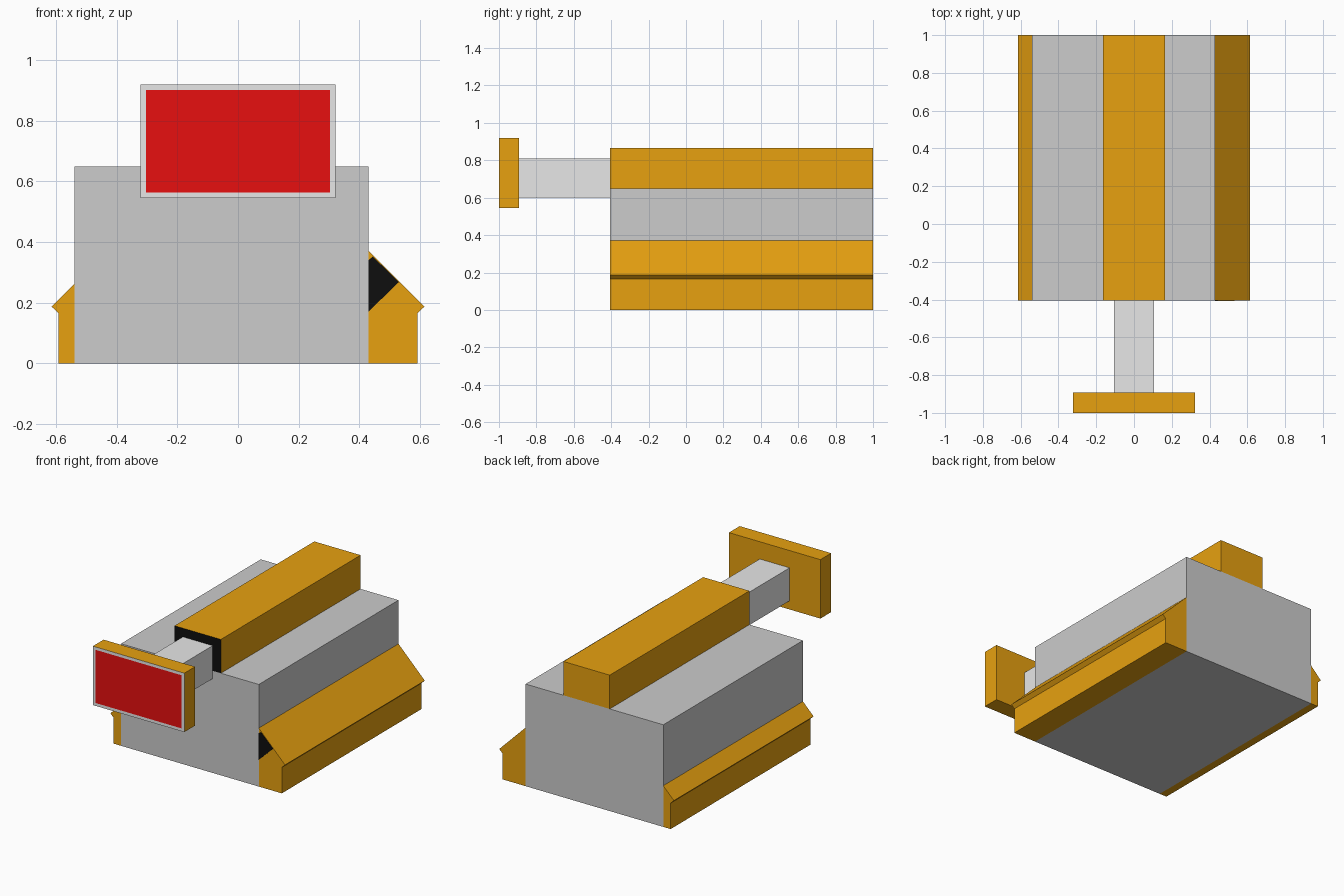
import bpy, bmesh

if "Cube" in bpy.data.objects:
    bpy.data.objects.remove(bpy.data.objects["Cube"])


def material(name, rgb):
    m = bpy.data.materials.new(name)
    m.diffuse_color = (*rgb, 1)
    m.use_nodes = True
    m.node_tree.nodes["Principled BSDF"].inputs["Base Color"].default_value = m.diffuse_color
    return m


ORANGE = material("orange", (0.8, 0.356, 0.005))
GREY = material("grey", (0.604, 0.604, 0.604))
LIGHT = material("light_grey", (0.8, 0.8, 0.8))
RED = material("red", (0.8, 0.005, 0.005))
BLACK = material("black", (0.0045, 0.0045, 0.0045))


def prism(name, profile, y0, y1, mat, front_mat=None):
    """Extrude an xz profile from y0 (front) to y1 (back)."""
    bm = bmesh.new()
    front = bm.faces.new([bm.verts.new((x, y0, z)) for x, z in profile])
    ext = bmesh.ops.extrude_face_region(bm, geom=[front], use_keep_orig=True)
    moved = [g for g in ext["geom"] if isinstance(g, bmesh.types.BMVert)]
    bmesh.ops.translate(bm, verts=moved, vec=(0, y1 - y0, 0))
    bmesh.ops.recalc_face_normals(bm, faces=bm.faces)
    me = bpy.data.meshes.new(name)
    me.materials.append(mat)
    if front_mat:
        me.materials.append(front_mat)
        for f in bm.faces:
            f.normal_update()
            f.material_index = int(f.normal.y < -0.9)
    bm.to_mesh(me)
    bm.free()
    obj = bpy.data.objects.new(name, me)
    bpy.context.collection.objects.link(obj)
    return obj


def rect(x0, x1, z0, z1):
    return [(x0, z0), (x1, z0), (x1, z1), (x0, z1)]


FRONT, BACK = -0.405, 1.0

# Main block
prism("main_block", rect(-0.54, 0.43, 0, 0.65), FRONT, BACK, GREY)

# Side walls with sloping eaves
for name, s, inner in (("left_eave", -1, 0.54), ("right_eave", 1, 0.43)):
    outline = [(inner, 0), (0.592, 0), (0.592, 0.165), (0.615, 0.187),
               (inner, 0.802 - inner)]
    prism(name, [(s * x, z) for x, z in outline], FRONT, BACK, ORANGE)

# Dark gable patch at the front of the right eave
prism("gable_patch", [(0.43, 0.17), (0.531, 0.268), (0.445, 0.352), (0.43, 0.34)],
      FRONT - 0.002, FRONT, BLACK)

# Ridge box with a dark front end
prism("ridge_box", rect(-0.163, 0.163, 0.65, 0.865), FRONT, BACK, ORANGE, BLACK)

# Arm that carries the sign
prism("sign_arm", rect(-0.105, 0.105, 0.6, 0.81), -0.892, FRONT, LIGHT)

# Sign board with pale border and red panel
sign = prism("sign_board", rect(-0.322, 0.322, 0.545, 0.92), -1.0, -0.892, ORANGE, LIGHT)
sign.data.materials.append(RED)
bm = bmesh.new()
bm.from_mesh(sign.data)
bm.faces.ensure_lookup_table()
panel = min(bm.faces, key=lambda f: f.calc_center_median().y)
bmesh.ops.inset_individual(bm, faces=[panel], thickness=0.026)
panel.material_index = 2
bm.to_mesh(sign.data)
bm.free()
